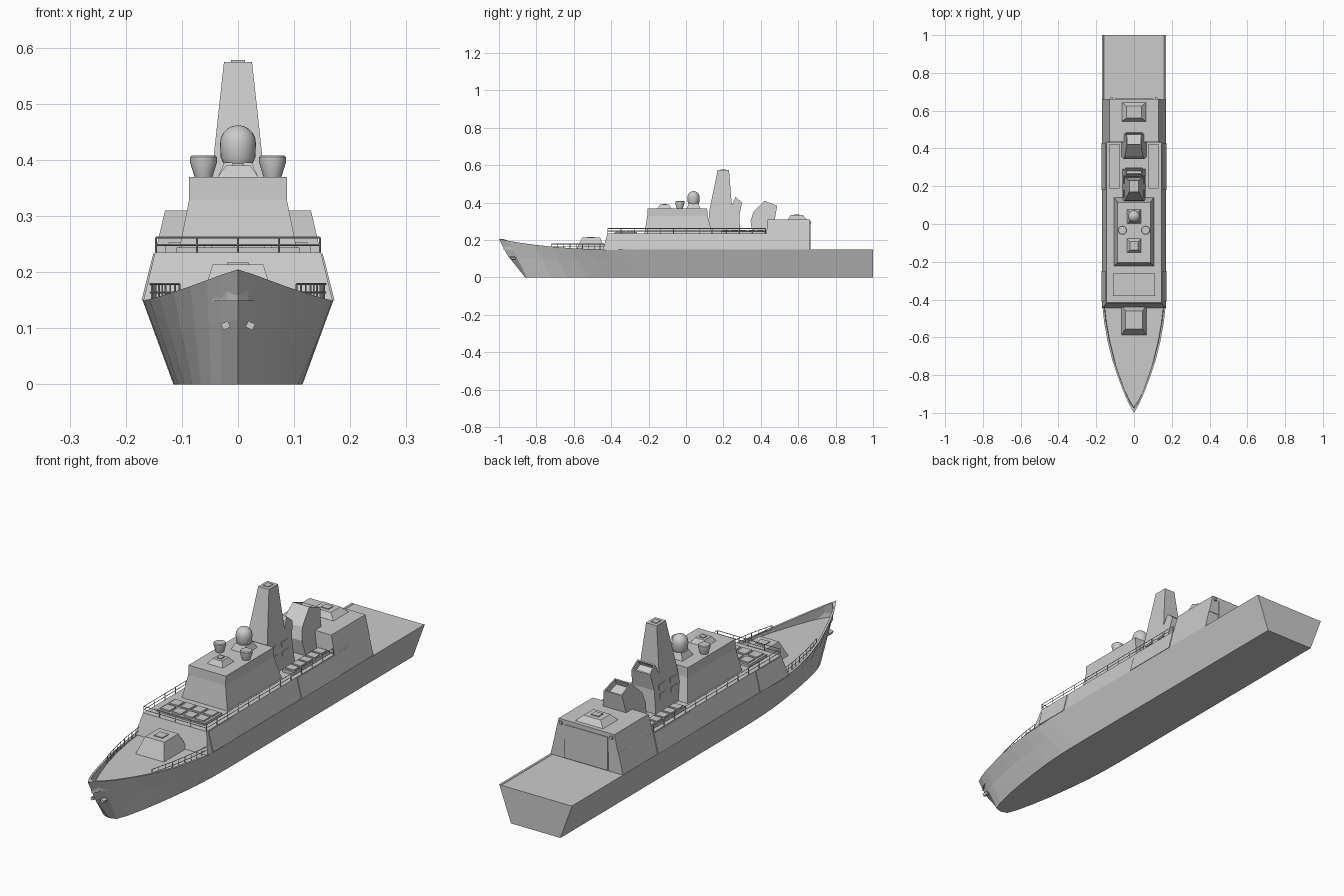
import bpy, bmesh, math
from mathutils import Vector, Matrix

if "Cube" in bpy.data.objects:
    bpy.data.objects.remove(bpy.data.objects["Cube"])


def finish(name, bm, smooth=False):
    bmesh.ops.remove_doubles(bm, verts=bm.verts, dist=1e-5)
    bmesh.ops.recalc_face_normals(bm, faces=bm.faces)
    me = bpy.data.meshes.new(name)
    bm.to_mesh(me)
    bm.free()
    ob = bpy.data.objects.new(name, me)
    bpy.context.collection.objects.link(ob)
    if smooth:
        bpy.context.view_layer.objects.active = ob
        ob.select_set(True)
        bpy.ops.object.shade_smooth_by_angle(angle=math.radians(35))
        ob.select_set(False)
    return ob


def bridge(bm, rings, cap=True):
    """Skin a list of equal-length closed vertex rings."""
    for a, b in zip(rings, rings[1:]):
        n = len(a)
        for i in range(n):
            j = (i + 1) % n
            bm.faces.new((a[i], a[j], b[j], b[i]))
    if cap:
        bm.faces.new(rings[0])
        bm.faces.new(rings[-1])


def loft(name, sections, cx=0):
    """Stack rectangles given as (z, half width, y front, y back)."""
    bm = bmesh.new()
    bridge(bm, [[bm.verts.new((cx + sx * h, y, z)) for sx, y in
                 ((-1, y0), (1, y0), (1, y1), (-1, y1))] for z, h, y0, y1 in sections])
    return finish(name, bm)


def box(name, centre, size, rot_y=0):
    bm = bmesh.new()
    m = Matrix.Translation(centre) @ Matrix.Rotation(rot_y, 4, 'Y') @ Matrix.Diagonal((*size, 1))
    bmesh.ops.create_cube(bm, size=1, matrix=m)
    return finish(name, bm)


def tower(name, profile, width, vent=None):
    """Side profile (y, z) with half width depending on z; vent = index of the hollow edge."""
    bm = bmesh.new()
    bridge(bm, [[bm.verts.new((s * width(z), y, z)) for y, z in profile] for s in (-1, 1)])
    bmesh.ops.recalc_face_normals(bm, faces=bm.faces)
    if vent is not None:
        mid = (Vector((0, *profile[vent])) + Vector((0, *profile[vent + 1]))) / 2
        face = min(bm.faces, key=lambda f: (f.calc_center_median() - mid).length)
        n = face.normal.copy()
        bmesh.ops.inset_individual(bm, faces=[face], thickness=0.007)
        new = bmesh.ops.extrude_discrete_faces(bm, faces=[face])['faces'][0]
        bmesh.ops.translate(bm, verts=new.verts, vec=n * -0.025)
    return finish(name, bm)


def turned(name, x, y, profile, n=24):
    """Revolve (radius, z) points around a vertical axis."""
    bm = bmesh.new()
    bridge(bm, [[bm.verts.new((x + r * math.cos(2 * math.pi * i / n),
                               y + r * math.sin(2 * math.pi * i / n), z)) for i in range(n)]
                for r, z in profile])
    return finish(name, bm, True)


def bar(bm, a, b, r=0.0016):
    a, b = Vector(a), Vector(b)
    d = b - a
    m = Matrix.Translation((a + b) / 2) @ d.to_track_quat('Z', 'Y').to_matrix().to_4x4()
    bmesh.ops.create_cone(bm, cap_ends=True, segments=4, radius1=r, radius2=r,
                          depth=d.length, matrix=m)


def railing(name, path, height, step):
    bm = bmesh.new()
    up = Vector((0, 0, height))
    for a, b in zip(path, path[1:]):
        a, b = Vector(a), Vector(b)
        n = max(1, round((b - a).length / step))
        for k in (0.5, 1):
            bar(bm, a + up * k, b + up * k)
        for i in range(n + 1):
            p = a.lerp(b, i / n)
            bar(bm, p, p + up)
    me_ob = finish(name, bm)
    return me_ob


# hull: deck edge (x, y, z) and matching bottom edge (x, y)
DECK = [(0, -1, .205), (.028, -.95, .196), (.055, -.89, .186), (.085, -.81, .175),
        (.115, -.72, .165), (.14, -.62, .157), (.158, -.52, .152), (.168, -.43, .15),
        (.17, -.34, .15), (.17, 1, .15)]
KEEL = [(0, -.86), (.03, -.85), (.048, -.8), (.066, -.72), (.082, -.63), (.096, -.53),
        (.107, -.43), (.113, -.33), (.115, -.24), (.115, 1)]
bm = bmesh.new()
rings = []
for i, ((dx, dy, dz), (kx, ky)) in enumerate(zip(DECK, KEEL)):
    top, low = Vector((dx, dy, dz)), Vector((kx, ky, 0))
    mid = Vector((0, -.952, .115)) if i == 0 else low.lerp(top, .56)
    ix = max(0, dx - .009)
    iy = -.975 if i == 0 else dy
    half = [low, mid, top, Vector((ix, iy, dz)), Vector((ix * .99, iy, .1485))]
    ring = half + [Vector((-p.x, p.y, p.z)) for p in reversed(half)]
    rings.append([bm.verts.new(p) for p in ring])
bridge(bm, rings, cap=False)
bm.faces.new(rings[-1])
bmesh.ops.remove_doubles(bm, verts=bm.verts, dist=1e-5)
bmesh.ops.dissolve_degenerate(bm, edges=bm.edges, dist=1e-5)
finish("hull", bm)

# superstructure, hangar and side plating
loft("superstructure", [(.148, .169, -.445, .66), (.235, .148, -.42, .66)])
loft("hangar", [(.23, .149, .43, .662), (.31, .13, .435, .662)])
loft("fore_side_plating", [(.15, .172, -.41, -.25), (.233, .151, -.41, -.25)])
loft("aft_side_plating", [(.15, .172, .18, .43), (.233, .151, .18, .43)])
box("hangar_door", (0, .662, .222), (.2, .006, .14))
for s in (-1, 1):
    box("hangar_lamp", (s * .118, .664, .295), (.012, .01, .012))

# bridge block with vertical window band
loft("bridge_house", [(.235, .106, -.222, .14), (.33, .087, -.207, .115), (.37, .087, -.205, .113)])

# mast with exhaust, and aft funnel
tower("mast", [(.115, .235), (.125, .36), (.17, .575), (.23, .575), (.245, .385),
               (.265, .43), (.3, .4), (.285, .33), (.29, .235)],
      lambda z: .025 + (.575 - z) * .109, 5)
tower("funnel", [(.357, .235), (.345, .3), (.36, .35), (.42, .41), (.487, .383),
                 (.475, .31), (.475, .235)],
      lambda z: .038 + (.41 - z) * .16, 3)
box("mast_cap", (0, .2, .576), (.025, .03, .004))
for s in (-1, 1):
    for y in (.16, .235):
        for z in (.295, .333):
            x = .025 + (.575 - z) * .109
            box("mast_louver", (s * x, y, z), (.006, .042, .02), -s * .108)

# dome, cup antennas and sensor box on the bridge roof
loft("dome_base", [(.37, .036, .003, .077), (.396, .024, .016, .064)])
dome = [(.026, .394), (.031, .405), (.032, .43)]
dome += [(.032 * math.cos(a), .43 + .032 * math.sin(a)) for a in
         [math.radians(d) for d in (18, 36, 54, 70, 85)]]
turned("radar_dome", 0, .04, dome)
for s in (-1, 1):
    turned("cup_antenna", s * .0615, -.033,
           [(.016, .37), (.024, .396), (.024, .405), (.021, .408)])
loft("sensor_base", [(.37, .036, -.152, -.078), (.39, .022, -.138, -.092)])
box("sensor_top", (0, -.115, .391), (.02, .022, .006))

# bow gun housing and hangar roof mount
loft("bow_gun_housing", [(.148, .066, -.587, -.43), (.214, .045, -.555, -.46)])
box("bow_gun_hatch", (0, -.51, .215), (.04, .04, .005))
loft("roof_mount", [(.309, .065, .543, .645), (.333, .04, .56, .625)])
box("roof_mount_hatch", (0, .592, .334), (.035, .03, .005))

# launcher block with lids
box("launcher_block", (0, -.322, .238), (.22, .118, .012))
for i in range(4):
    for j in (-1, 1):
        box("launcher_lid", (-.0795 + i * .053, -.322 + j * .028, .246), (.042, .044, .008))

# side deck lockers with lids
for s in (-1, 1):
    box("side_locker", (s * .103, .305, .24), (.055, .235, .016))
    for i in range(5):
        box("locker_lid", (s * .103, .213 + i * .046, .25), (.042, .036, .006))

# anchors
for s in (-1, 1):
    box("anchor", (s * .022, -.925, .105), (.014, .025, .012), s * .4)

# railings
railing("main_deck_railing", [(-.146, .425, .235), (-.146, -.418, .235),
                              (.146, -.418, .235), (.146, .425, .235)], .027, .073)
for s in (-1, 1):
    railing("bow_railing", [(s * (x - .011), y, .149) for x, y, z in DECK[4:8]], .03, .035)
